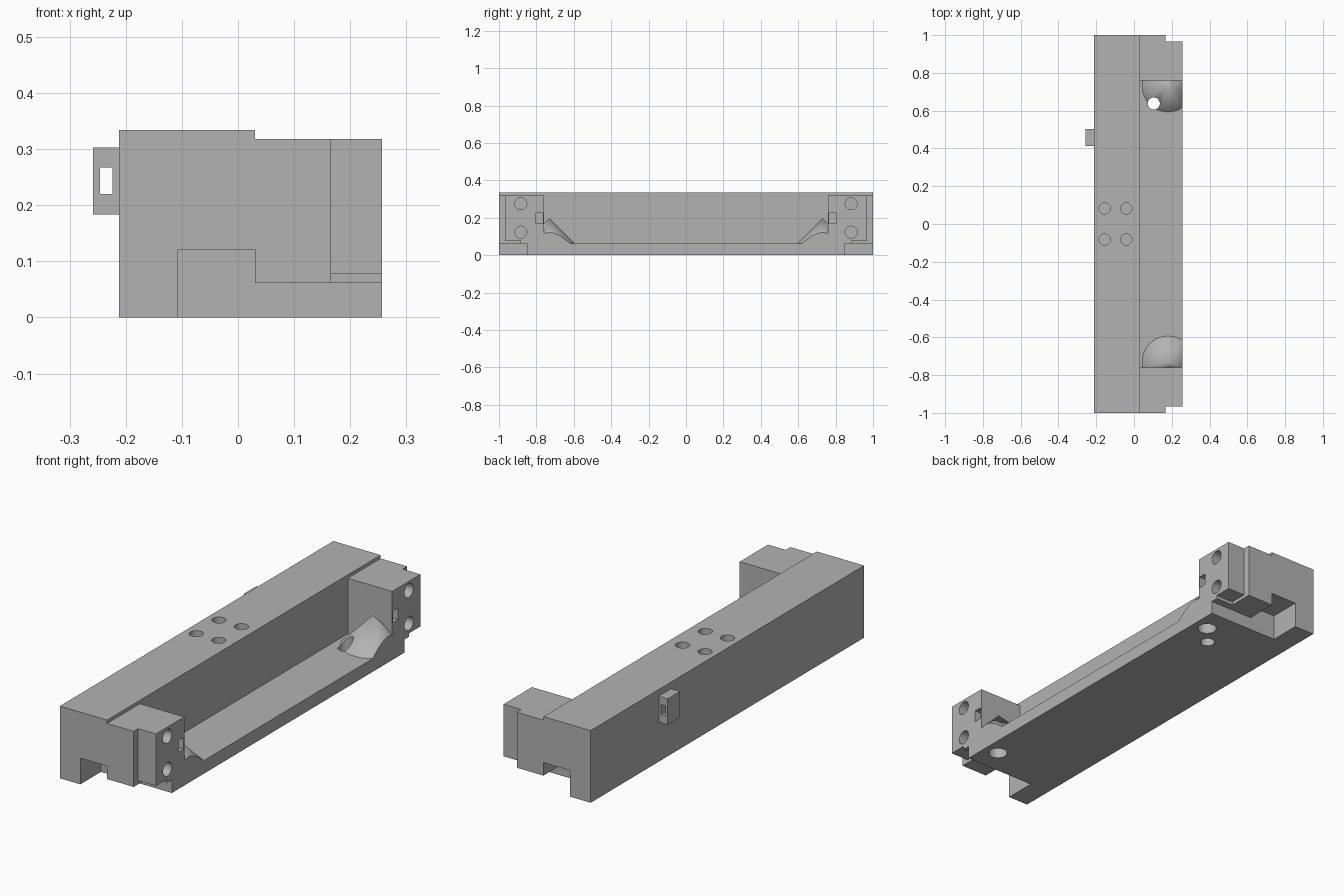
import bpy
from math import pi

cube = bpy.data.objects.get("Cube")
if cube:
    bpy.data.objects.remove(cube, do_unlink=True)

grey = bpy.data.materials.new("plain grey")
grey.use_nodes = True
colour = (0.45, 0.45, 0.45, 1)
grey.diffuse_color = colour
grey.node_tree.nodes["Principled BSDF"].inputs["Base Color"].default_value = colour


def box(name, x, y, z):
    """Box from (low, high) pairs."""
    bpy.ops.mesh.primitive_cube_add(size=1)
    ob = bpy.context.object
    ob.name = name
    ob.location = [(a + b) / 2 for a, b in (x, y, z)]
    ob.scale = [abs(b - a) for a, b in (x, y, z)]
    bpy.ops.object.transform_apply(location=True, rotation=True, scale=True)
    return ob


def rod(name, centre, radius, length, rotation=(0, 0, 0)):
    bpy.ops.mesh.primitive_cylinder_add(vertices=48, radius=radius, depth=length,
                                        location=centre, rotation=rotation)
    ob = bpy.context.object
    ob.name = name
    bpy.ops.object.transform_apply(location=True, rotation=True, scale=True)
    return ob


def cut(target, cutter):
    """Subtract the cutter from the target and discard it."""
    mod = target.modifiers.new("cut", "BOOLEAN")
    mod.operation = "DIFFERENCE"
    mod.solver = "EXACT"
    mod.object = cutter
    bpy.context.view_layer.objects.active = target
    bpy.ops.object.modifier_apply(modifier=mod.name)
    bpy.data.objects.remove(cutter, do_unlink=True)


LEFT, RIGHT, TOP = -0.212, 0.257, 0.334
LEDGE, FLOOR, STEP = 0.03, 0.061, 0.166
FAR = 1.2

body = box("body", (LEFT, RIGHT), (-1, 1), (0, TOP))

# Lowered top along the open side
cut(body, box("ledge_cutter", (LEDGE, FAR), (-FAR, FAR), (0.318, FAR)))

# Central pocket, leaving a conical mound at each end
pocket = box("pocket_cutter", (LEDGE, FAR), (-0.76, 0.76), (FLOOR, FAR))
for s in (-1, 1):
    bpy.ops.mesh.primitive_cone_add(vertices=96, radius1=0.175, radius2=0, depth=0.175,
                                    location=(0.18, s * 0.73, 0.1975 - 0.0875))
    cut(pocket, bpy.context.object)
cut(body, pocket)

for s in (-1, 1):
    # Stepped recess under each end
    end = (s * 0.85, s * FAR)
    cut(body, box("floor_cutter", (LEDGE - 0.01, FAR), end, (-1, FLOOR)))
    cut(body, box("channel_cutter", (-0.107, LEDGE), end, (-1, 0.121)))
    cut(body, box("lip_cutter", (STEP, FAR), (s * 0.885, s * FAR), (-1, 0.077)))
    # Notched outer corner
    cut(body, box("corner_cutter", (STEP, FAR), (s * 0.967, s * FAR), (-1, FAR)))
    # Small slot and two bolt holes in each end block
    cut(body, box("slot_cutter", (RIGHT - 0.03, FAR), (s * 0.765, s * 0.803), (0.17, 0.225)))
    for z in (0.123, 0.275):
        cut(body, rod("bolt_cutter", (RIGHT, s * 0.883, z), 0.032, 0.2, (0, pi / 2, 0)))
    # Blind bore under each mound
    cut(body, rod("bore_cutter", (0.185, s * 0.73, 0), 0.042, 0.2))
    # Pair of holes in the top face
    for x in (-0.155, -0.041):
        cut(body, rod("top_hole_cutter", (x, s * 0.083, TOP), 0.03, 0.2))

# Drain hole through one mound
cut(body, rod("drain_cutter", (0.105, 0.638, 0.1), 0.032, 0.6))

# Pierced tab on the closed side
tab = box("side_tab", (-0.258, LEFT), (0.412, 0.502), (0.183, 0.303))
cut(tab, box("tab_cutter", (-0.246, -0.224), (0, 1), (0.22, 0.267)))

for ob in (body, tab):
    ob.data.materials.clear()
    ob.data.materials.append(grey)
    for poly in ob.data.polygons:
        poly.material_index = 0
    bpy.ops.object.select_all(action="DESELECT")
    ob.select_set(True)
    bpy.context.view_layer.objects.active = ob
    bpy.ops.object.shade_smooth_by_angle(angle=pi / 6)
